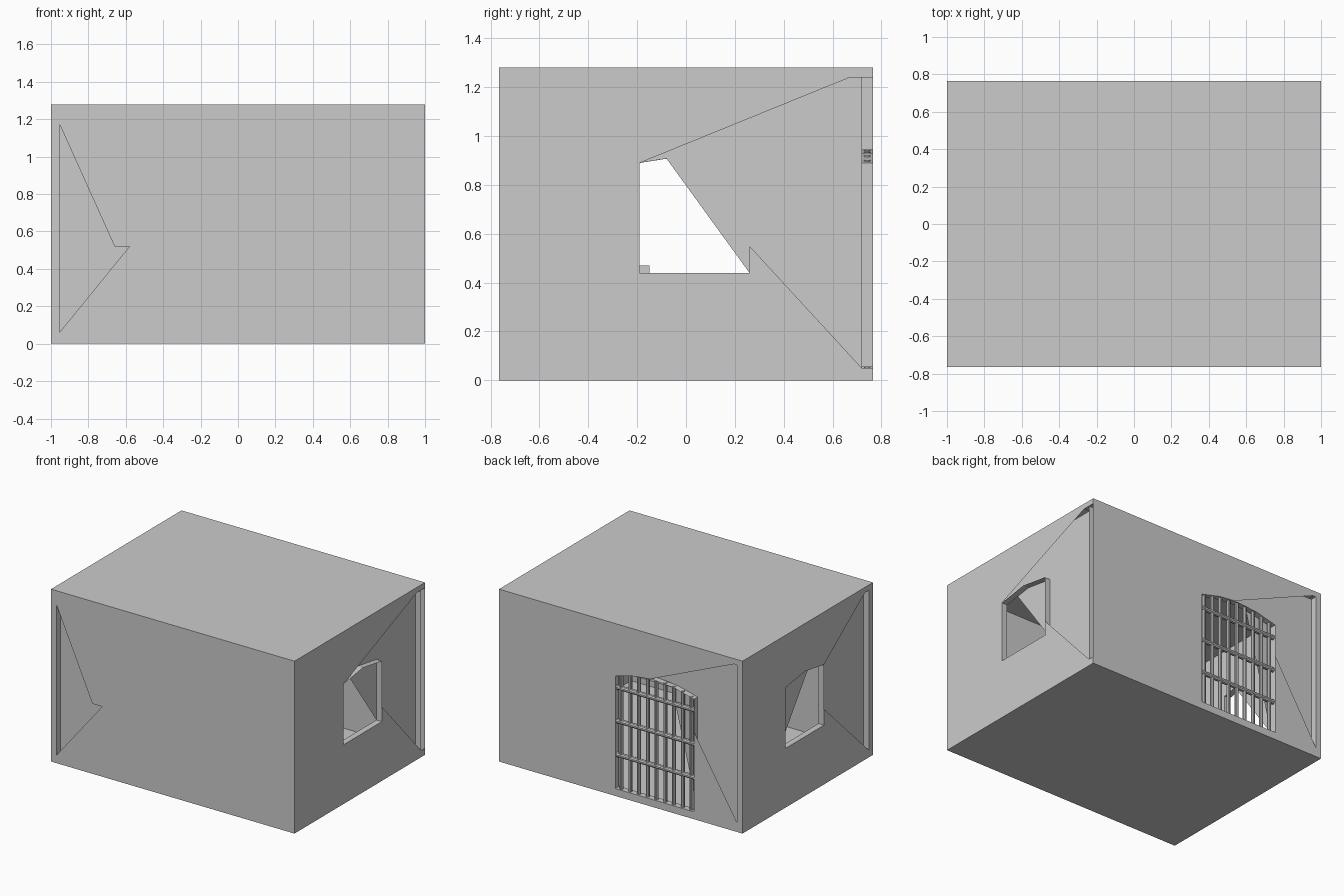
import bpy, bmesh
from mathutils import Vector

if "Cube" in bpy.data.objects:
    bpy.data.objects.remove(bpy.data.objects["Cube"])

X, Y, H = 1.0, 0.765, 1.28          # outer half sizes and height
XI, YI, Z0, Z1 = 0.955, 0.72, 0.045, 1.24   # inner room


def place(axis, off, p):
    a, b = p
    return {'x': (off, a, b), 'y': (a, off, b), 'z': (a, b, off)}[axis]


def finish(bm, name):
    me = bpy.data.meshes.new(name)
    bm.to_mesh(me)
    bm.free()
    ob = bpy.data.objects.new(name, me)
    bpy.context.collection.objects.link(ob)
    return ob


def sheet(name, axis, off, sign, outline, holes=()):
    """Flat wall skin with openings, facing sign along axis."""
    bm = bmesh.new()
    edges = []
    for loop in [outline, *holes]:
        vs = [bm.verts.new(place(axis, off, p)) for p in loop]
        edges += [bm.edges.new((vs[i - 1], vs[i])) for i in range(len(vs))]
    n = Vector((0, 0, 0))
    n['xyz'.index(axis)] = sign
    bmesh.ops.triangle_fill(bm, edges=edges, use_beauty=True, normal=n)
    bm.normal_update()
    flip = [f for f in bm.faces if f.normal.dot(n) < 0]
    bmesh.ops.reverse_faces(bm, faces=flip)
    bmesh.ops.dissolve_limit(bm, angle_limit=0.01, verts=bm.verts[:], edges=bm.edges[:])
    bmesh.ops.triangulate(bm, faces=bm.faces[:])
    return finish(bm, name)


def reveal(name, axis, o0, o1, pts, closed=False):
    """Strip of faces joining the outer and inner skins along a path."""
    bm = bmesh.new()
    a = [bm.verts.new(place(axis, o0, p)) for p in pts]
    b = [bm.verts.new(place(axis, o1, p)) for p in pts]
    for i in range(0 if closed else 1, len(pts)):
        bm.faces.new((a[i - 1], a[i], b[i], b[i - 1]))
    return finish(bm, name)


def rect(a0, a1, b0, b1):
    return [(a0, b0), (a1, b0), (a1, b1), (a0, b1)]


def rod(name, p, q, r, sides=10):
    p, q = Vector(p), Vector(q)
    bpy.ops.mesh.primitive_cylinder_add(vertices=sides, radius=r, depth=(q - p).length,
                                        location=(p + q) / 2)
    ob = bpy.context.object
    ob.name = name
    ob.rotation_euler = (q - p).to_track_quat('Z', 'Y').to_euler()
    bpy.ops.object.shade_smooth_by_angle()


# roof, base, floor and ceiling
sheet("roof", 'z', H, 1, rect(-X, X, -Y, Y))
sheet("base", 'z', 0, -1, rect(-X, X, -Y, Y))
sheet("floor", 'z', Z0, 1, rect(-XI, XI, -YI, YI))
sheet("ceiling", 'z', Z1, -1, rect(-XI, XI, -YI, YI))

# side windows: full arch outline, and the partly covered inner opening
window = [(-.19, .44), (.26, .44), (.26, .89), (.033, .925), (-.19, .89)]
window_inner = [(-.19, .44), (.26, .44), (-.08, .908), (-.19, .89)]

# right wall, outer skin open from the window to the back corner
sheet("right_wall_outer", 'x', X, 1,
      [(-Y, 0), (Y, 0), (Y, .05), (.72, .05), (.26, .55), (.26, .44), (-.19, .44),
       (-.19, .89), (.67, Z1), (Y, Z1), (Y, H), (-Y, H)])
# left wall, outer skin open from the window to the front corner
sheet("left_wall_outer", 'x', -X, -1, rect(-Y, Y, 0, H),
      [[(-.19, .44), (.26, .44), (.26, .89), (.033, .925), (-.19, .89),
        (-.67, Z1), (-YI, Z1), (-YI, .05), (-.19, .56)]])
for side, s in (("right", 1), ("left", -1)):
    sheet(side + "_wall_inner", 'x', s * XI, -s, rect(-YI, YI, Z0, Z1), [window_inner])
    reveal(side + "_window_reveal", 'x', s * X, s * XI, window, True)
    reveal(side + "_corner_strip", 'x', s * X, s * XI, [(s * YI, Z0), (s * YI, Z1)])
    reveal(side + "_top_strip", 'x', s * X, s * XI, [(s * .67, Z1), (s * Y, Z1)])

# front wall with an open notch in its outer skin
sheet("front_wall_outer", 'y', -Y, -1, rect(-X, X, 0, H),
      [[(-XI, 1.175), (-.66, .52), (-.58, .52), (-XI, .06)]])
sheet("front_wall_inner", 'y', -YI, 1, rect(-XI, XI, Z0, Z1))
reveal("front_corner_strip", 'y', -Y, -YI, [(-XI, .06), (-XI, 1.175)])

# back wall with arched doorway
L, R = .045, -.60
arch = [(R, .89), (-.44, .93), (-.275, .945), (-.11, .93), (L, .89)]
door = [(L, Z0 + .01), (R, Z0 + .01)] + arch
sheet("back_wall_outer", 'y', Y, 1, rect(-X, X, 0, H),
      [[(L, Z0 + .01), (R, Z0 + .01), (R, .65), (-XI, .07), (-XI, Z1), (-.93, Z1),
        (-.24, .944), (-.11, .93), (L, .89)]])
sheet("back_wall_inner", 'y', YI, -1, rect(-XI, XI, Z0, Z1),
      [[(L, Z0 + .01), (R, Z0 + .01), (-.38, .937), (-.275, .945), (-.11, .93), (L, .89)]])
reveal("door_reveal", 'y', Y, YI, door, True)
reveal("back_corner_strip", 'y', Y, YI, [(-XI, .07), (-XI, Z1)])
reveal("back_top_strip", 'y', Y, YI, [(-XI, Z1), (-.93, Z1)])

# door bars and rails
for i in range(9):
    x = L - .035 - i * (L - R - .07) / 8
    top = .945 - .055 * ((x + .275) / .32) ** 2
    rod("door_bar", (x, .742, Z0), (x, .742, top), .014)
for z in (.30, .55, .80):
    rod("door_rail", (L, .742, z), (R, .742, z), .017)

# bunk along the front wall
bpy.ops.mesh.primitive_cube_add(size=1, location=(.3, -.435, .44))
bunk = bpy.context.object
bunk.name = "bunk"
bunk.scale = (1.2, .57, .06)
